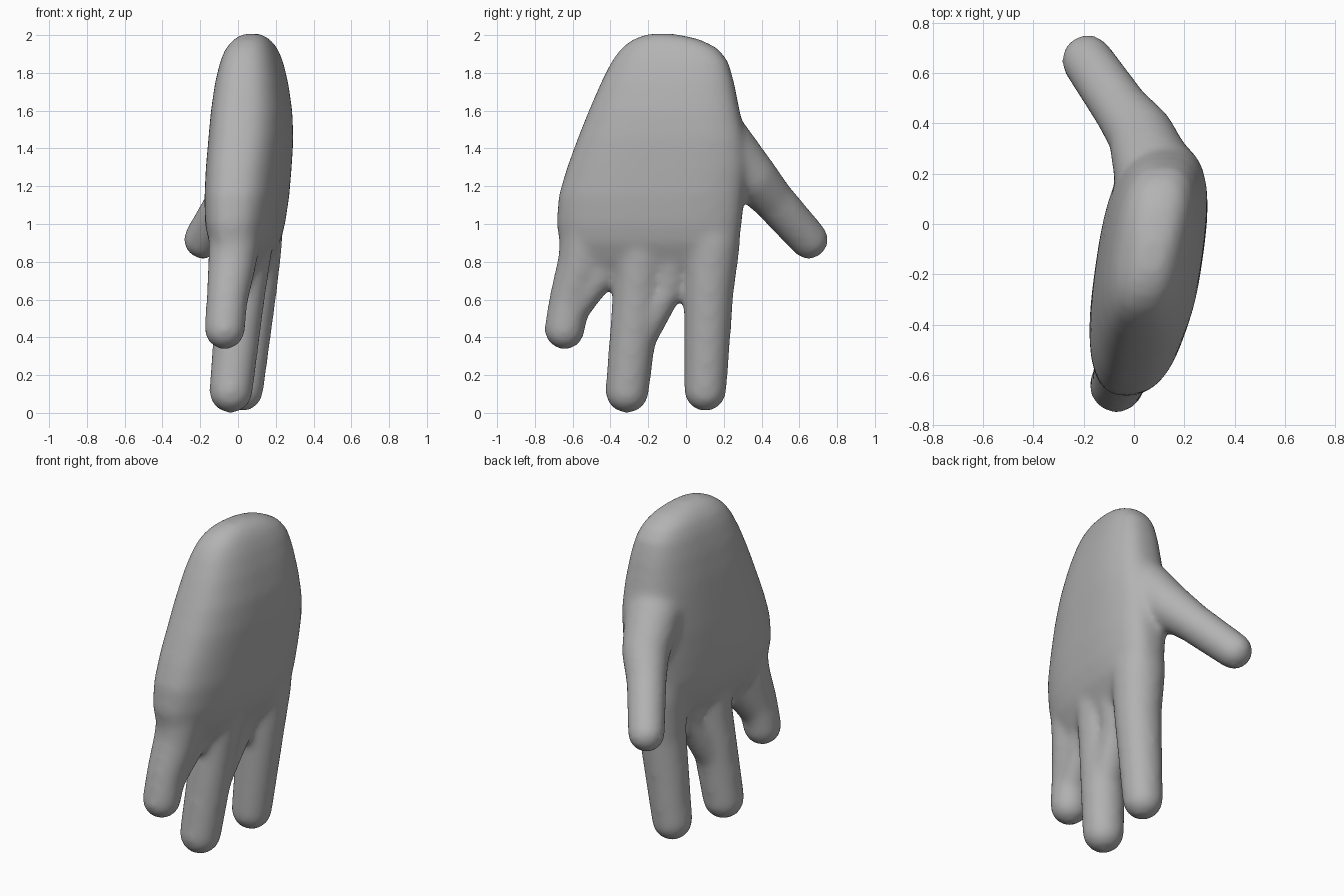
import bpy
import bmesh
from math import cos, sin, pi, copysign
from mathutils import Matrix

cube = bpy.data.objects.get("Cube")
if cube:
    bpy.data.objects.remove(cube, do_unlink=True)

mat = bpy.data.materials.new("plain grey")
mat.use_nodes = True
GREY = (0.45, 0.45, 0.45, 1)
mat.diffuse_color = GREY
mat.node_tree.nodes["Principled BSDF"].inputs["Base Color"].default_value = GREY


def add_palm(bm, sections, lean, sides=48, power=0.75):
    """Loft rounded sections (z, y_min, y_max, x_centre, x_half)."""
    rings = []
    for z, y0, y1, xc, xh in sections:
        ring = []
        for i in range(sides):
            a = 2 * pi * i / sides
            c, s = cos(a), sin(a)
            u = copysign(abs(c) ** power, c)
            v = copysign(abs(s) ** power, s)
            dy = u * (y1 - y0) / 2
            ring.append(bm.verts.new((xc + v * xh + lean * dy, (y0 + y1) / 2 + dy, z)))
        rings.append(ring)
    for low, high in zip(rings, rings[1:]):
        for i in range(sides):
            j = (i + 1) % sides
            bm.faces.new((low[i], low[j], high[j], high[i]))
    bm.faces.new(rings[0][::-1])
    bm.faces.new(rings[-1])


def add_finger(bm, joints):
    """Chain of rounded segments through joints (x, y, z, radius)."""
    for pair in zip(joints, joints[1:]):
        seg = bmesh.new()
        for x, y, z, r in pair:
            bmesh.ops.create_icosphere(seg, subdivisions=3, radius=r,
                                       matrix=Matrix.Translation((x, y, z)))
        hull = bmesh.ops.convex_hull(seg, input=seg.verts)
        # keep the outer skin only
        inner = {g for g in hull["geom_interior"] if isinstance(g, bmesh.types.BMVert)}
        bmesh.ops.delete(seg, geom=list(inner), context="VERTS")
        bmesh.ops.recalc_face_normals(seg, faces=seg.faces)
        part = bpy.data.meshes.new("segment")
        seg.to_mesh(part)
        seg.free()
        bm.from_mesh(part)
        bpy.data.meshes.remove(part)


bm = bmesh.new()

# palm and wrist end
add_palm(bm, [
    (0.72, -0.55, 0.18, 0.03, 0.06),
    (0.80, -0.63, 0.24, 0.03, 0.12),
    (0.90, -0.67, 0.28, 0.035, 0.165),
    (1.00, -0.685, 0.295, 0.037, 0.19),
    (1.15, -0.675, 0.31, 0.047, 0.203),
    (1.30, -0.63, 0.325, 0.057, 0.207),
    (1.45, -0.575, 0.315, 0.068, 0.207),
    (1.60, -0.515, 0.285, 0.072, 0.2),
    (1.75, -0.45, 0.255, 0.072, 0.18),
    (1.86, -0.395, 0.225, 0.072, 0.155),
    (1.93, -0.345, 0.17, 0.072, 0.128),
    (1.98, -0.28, 0.07, 0.074, 0.09),
    (2.007, -0.20, -0.06, 0.075, 0.045),
], lean=0.14)
bmesh.ops.recalc_face_normals(bm, faces=bm.faces)

# little finger
add_finger(bm, [(-0.07, -0.643, 0.442, 0.109), (-0.058, -0.615, 0.6, 0.111),
                (-0.03, -0.55, 0.8, 0.13), (0.0, -0.51, 1.08, 0.145)])
# middle finger
add_finger(bm, [(-0.038, -0.312, 0.114, 0.117), (0.015, -0.26, 0.62, 0.13),
                (0.04, -0.235, 0.85, 0.14), (0.05, -0.22, 1.1, 0.13)])
# index finger
add_finger(bm, [(0.022, 0.102, 0.12, 0.114), (0.074, 0.121, 0.65, 0.134),
                (0.085, 0.137, 0.9, 0.152), (0.085, 0.14, 1.15, 0.14)])
# thumb
add_finger(bm, [(-0.185, 0.65, 0.917, 0.105), (-0.05, 0.455, 1.135, 0.114),
                (0.03, 0.35, 1.25, 0.135), (0.085, 0.19, 1.42, 0.165)])
# webs between little, middle and index fingers
add_finger(bm, [(-0.05, -0.60, 0.55, 0.09), (0.0, -0.43, 0.76, 0.085),
                (0.02, -0.42, 0.98, 0.13)])
add_finger(bm, [(-0.01, -0.275, 0.35, 0.095), (0.05, -0.09, 0.67, 0.085),
                (0.065, -0.06, 0.95, 0.135)])

mesh = bpy.data.meshes.new("hand")
bm.to_mesh(mesh)
bm.free()
mesh.materials.append(mat)
hand = bpy.data.objects.new("hand", mesh)
bpy.context.collection.objects.link(hand)

# fuse the parts into one soft skin
fuse = hand.modifiers.new("fuse", "REMESH")
fuse.mode = "VOXEL"
fuse.voxel_size = 0.017
fuse.use_smooth_shade = True
soften = hand.modifiers.new("soften", "SMOOTH")
soften.factor = 0.5
soften.iterations = 24

bpy.ops.object.select_all(action="DESELECT")
hand.select_set(True)
bpy.context.view_layer.objects.active = hand
for name in ("fuse", "soften"):
    bpy.ops.object.modifier_apply(modifier=name)
bpy.ops.object.shade_smooth()
